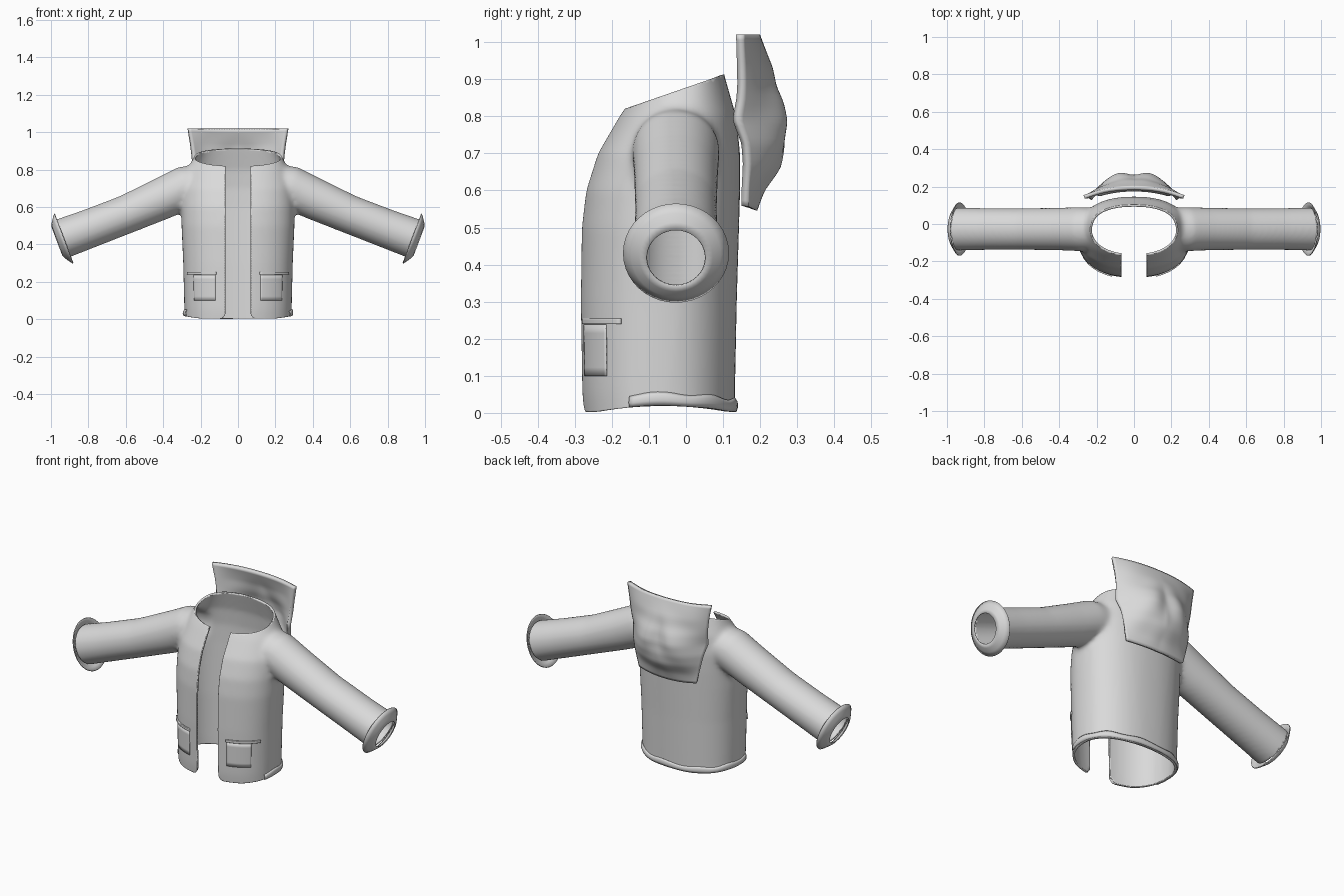
import bpy, bmesh, math
from mathutils import Vector

cube = bpy.data.objects.get("Cube")
if cube:
    bpy.data.objects.remove(cube, do_unlink=True)

cloth = bpy.data.materials.new("light_grey_cloth")
cloth.use_nodes = True
cloth.diffuse_color = (0.7, 0.7, 0.7, 1)
cloth.node_tree.nodes["Principled BSDF"].inputs["Base Color"].default_value = cloth.diffuse_color

# Torso profile: height, half width, front y, back y
TORSO = [(-.06, .285, -.272, .130), (.05, .287, -.283, .132), (.30, .293, -.287, .137),
         (.50, .302, -.284, .143), (.60, .302, -.272, .146), (.70, .297, -.240, .146),
         (.80, .270, -.182, .135), (.86, .240, -.142, .118), (.93, .205, -.10, .098),
         (1.0, .20, -.10, .098)]
POWER = 2.3
SLEEVE_Y = -.027
CUFF_AXIS = Vector((.936, 0, -.353))


def sample(table, z):
    """Linear lookup of a profile table."""
    z = min(max(z, table[0][0]), table[-1][0])
    for a, b in zip(table, table[1:]):
        if z <= b[0]:
            f = (z - a[0]) / (b[0] - a[0])
            return [p + (q - p) * f for p, q in zip(a[1:], b[1:])]


def torso_point(t, z, grow=0):
    w, front, back = sample(TORSO, z)
    s, c = math.sin(t), math.cos(t)
    x = math.copysign(abs(s) ** (2 / POWER), s) * (w + grow)
    y = -math.copysign(abs(c) ** (2 / POWER), c) * ((back - front) / 2 + grow)
    return Vector((x, y + (front + back) / 2, z))


def angle_at(x, z):
    return math.asin((x / sample(TORSO, z)[0]) ** (POWER / 2))


def loft(bm, rings, closed=True, caps=False):
    rows = [[bm.verts.new(p) for p in ring] for ring in rings]
    n = len(rows[0])
    for a, b in zip(rows, rows[1:]):
        for i in range(n if closed else n - 1):
            j = (i + 1) % n
            bm.faces.new((a[i], a[j], b[j], b[i]))
    if caps:
        bm.faces.new(rows[0][::-1])
        bm.faces.new(rows[-1])


def finish(name, bm, thickness=0, offset=-1, smooth=True):
    bmesh.ops.recalc_face_normals(bm, faces=bm.faces)
    mesh = bpy.data.meshes.new(name)
    bm.to_mesh(mesh)
    bm.free()
    obj = bpy.data.objects.new(name, mesh)
    bpy.context.collection.objects.link(obj)
    mesh.materials.append(cloth)
    if thickness:
        mod = obj.modifiers.new("cloth_thickness", 'SOLIDIFY')
        mod.thickness, mod.offset = thickness, offset
    if smooth:
        bpy.ops.object.select_all(action='DESELECT')
        obj.select_set(True)
        bpy.context.view_layer.objects.active = obj
        bpy.ops.object.shade_smooth_by_angle(angle=math.radians(40))
    return obj


def circle(center, ry, rn, axis, n=40):
    up = Vector((-axis.z, 0, axis.x)) if axis.x > 0 else Vector((axis.z, 0, -axis.x))
    return [center + Vector((0, ry * math.cos(k * math.tau / n), 0))
            + up * (rn * math.sin(k * math.tau / n)) for k in range(n)]


# Solid torso and sleeves, fused and relaxed
bm = bmesh.new()
levels = [-.06 + 1.06 * i / 53 for i in range(54)]
loft(bm, [[torso_point(k * math.tau / 72, z) for k in range(72)] for z in levels], caps=True)
# Sleeve path: x, z, half depth, half height
SLEEVE = [(.17, .735, .11, .10), (.28, .705, .118, .116), (.40, .648, .114, .112),
          (.60, .560, .111, .103), (.80, .483, .112, .104), (.93, .435, .115, .107),
          (1.0, .410, .115, .107)]
for side in (1, -1):
    axis = Vector((CUFF_AXIS.x * side, 0, CUFF_AXIS.z))
    loft(bm, [circle(Vector((x * side, SLEEVE_Y, z)), ry, rn, axis)
              for x, z, ry, rn in SLEEVE], caps=True)
raw = finish("jacket_volume", bm, smooth=False)
remesh = raw.modifiers.new("fuse", 'REMESH')
remesh.mode, remesh.voxel_size = 'VOXEL', .013
relax = raw.modifiers.new("relax", 'SMOOTH')
relax.factor, relax.iterations = .5, 8
shape = raw.evaluated_get(bpy.context.evaluated_depsgraph_get()).to_mesh()
bm = bmesh.new()
bm.from_mesh(shape)
bpy.data.objects.remove(raw, do_unlink=True)


def cut(point, normal, clear=True):
    bmesh.ops.bisect_plane(bm, geom=bm.verts[:] + bm.edges[:] + bm.faces[:], dist=1e-5,
                           plane_co=point, plane_no=normal, clear_outer=clear)


# Open the neck, hem, sleeve ends and front
GAP = .068
cut((0, -.16, .822), (0, -.327, .945))
cut((0, 0, .003), (0, 0, -1))
for side in (1, -1):
    cut((.94 * side, 0, .431), (CUFF_AXIS.x * side, 0, CUFF_AXIS.z))
    cut((GAP * side, 0, 0), (1, 0, 0), False)
bmesh.ops.delete(bm, context='FACES', geom=[
    f for f in bm.faces
    if abs(f.calc_center_median().x) < GAP and f.calc_center_median().y < -.06])
# Rounded front corners and gently lifted side hem
for v in bm.verts:
    v.co.z += .016 * max(0, 1 - ((v.co.y + .06) / .18) ** 2) * max(0, 1 - v.co.z / .1)
    d = .105 - abs(v.co.x)
    if d > 0 and v.co.y < -.1:
        r = .038
        v.co.z = max(v.co.z, r - math.sqrt(max(0, r * r - d * d)))
finish("jacket_shell", bm, .011)


def patch(name, t0, t1, z0, z1, grow, thickness, n=14):
    """Thin cloth panel lying on the torso."""
    bm = bmesh.new()
    loft(bm, [[torso_point(t0 + (t1 - t0) * i / n, z0 + (z1 - z0) * j / 6, grow)
               for i in range(n + 1)] for j in range(7)], closed=False)
    finish(name, bm, thickness, 0)


# Pockets with flaps
for side, label in ((1, "left"), (-1, "right")):
    patch(label + "_pocket", side * angle_at(.12, .2), side * angle_at(.235, .2),
          .10, .238, .001, .005)
    patch(label + "_pocket_flap", side * angle_at(.115, .25), side * angle_at(.268, .25),
          .24, .254, .002, .009)

# Flared hem band around sides and back
bm = bmesh.new()
rings = []
for h, g in ((.004, .002), (.016, .006), (.028, .005), (.036, .0)):
    ring = []
    for i in range(61):
        t = 1.25 + (math.tau - 2.5) * i / 60
        p = torso_point(t, .05, g)
        p.z = h + .016 * max(0, 1 - ((p.y + .06) / .18) ** 2) + .004 * math.sin(9 * t) * h / .036
        ring.append(p)
    rings.append(ring)
loft(bm, rings, closed=False)
finish("hem_band", bm, .005, 0)

# Cuffs: conical flanges narrowing to the hand opening
for side, label in ((1, "left"), (-1, "right")):
    axis = Vector((CUFF_AXIS.x * side, 0, CUFF_AXIS.z))
    base = Vector((.933 * side, SLEEVE_Y, .431))
    bm = bmesh.new()
    loft(bm, [circle(base + axis * d, r, r, axis)
              for d, r in ((0, .143), (.016, .121), (.030, .100), (.038, .080))])
    finish(label + "_cuff", bm, .005, -1)

# Hood hanging behind the neck: height, half width, edge y, centre y
HOOD = [(.545, .185, .168, .192), (.60, .20, .168, .212), (.66, .215, .168, .258),
        (.72, .228, .163, .278), (.785, .243, .138, .284), (.84, .246, .150, .266),
        (.88, .25, .154, .246), (.93, .256, .154, .236), (1.02, .27, .154, .20)]
bm = bmesh.new()
rings = []
for j in range(33):
    z = .545 + .475 * j / 32
    w, edge, mid = sample(HOOD, z)
    fade = math.sin(math.pi * j / 32)
    ring = []
    for i in range(41):
        u = i / 20 - 1
        bulge = (1 - abs(u) ** 2.2) * (1 - .1 * fade * math.exp(-(u / .22) ** 2))
        fold = .006 * fade * (1 - u * u) * math.sin(7 * abs(u) + 22 * z)
        ring.append((u * w, edge + (mid - edge) * bulge + fold, z + .012 * u * u * (1 - j / 32)))
    rings.append(ring)
loft(bm, rings, closed=False)
bmesh.ops.smooth_vert(bm, verts=[v for v in bm.verts if not v.is_boundary], factor=.5,
                      use_axis_x=True, use_axis_y=True, use_axis_z=True)
hood = finish("hood", bm, .02, 0)
if hood.data.polygons[len(hood.data.polygons) // 2].normal.y < 0:
    hood.data.flip_normals()
hood.modifiers["cloth_thickness"].offset = -1
